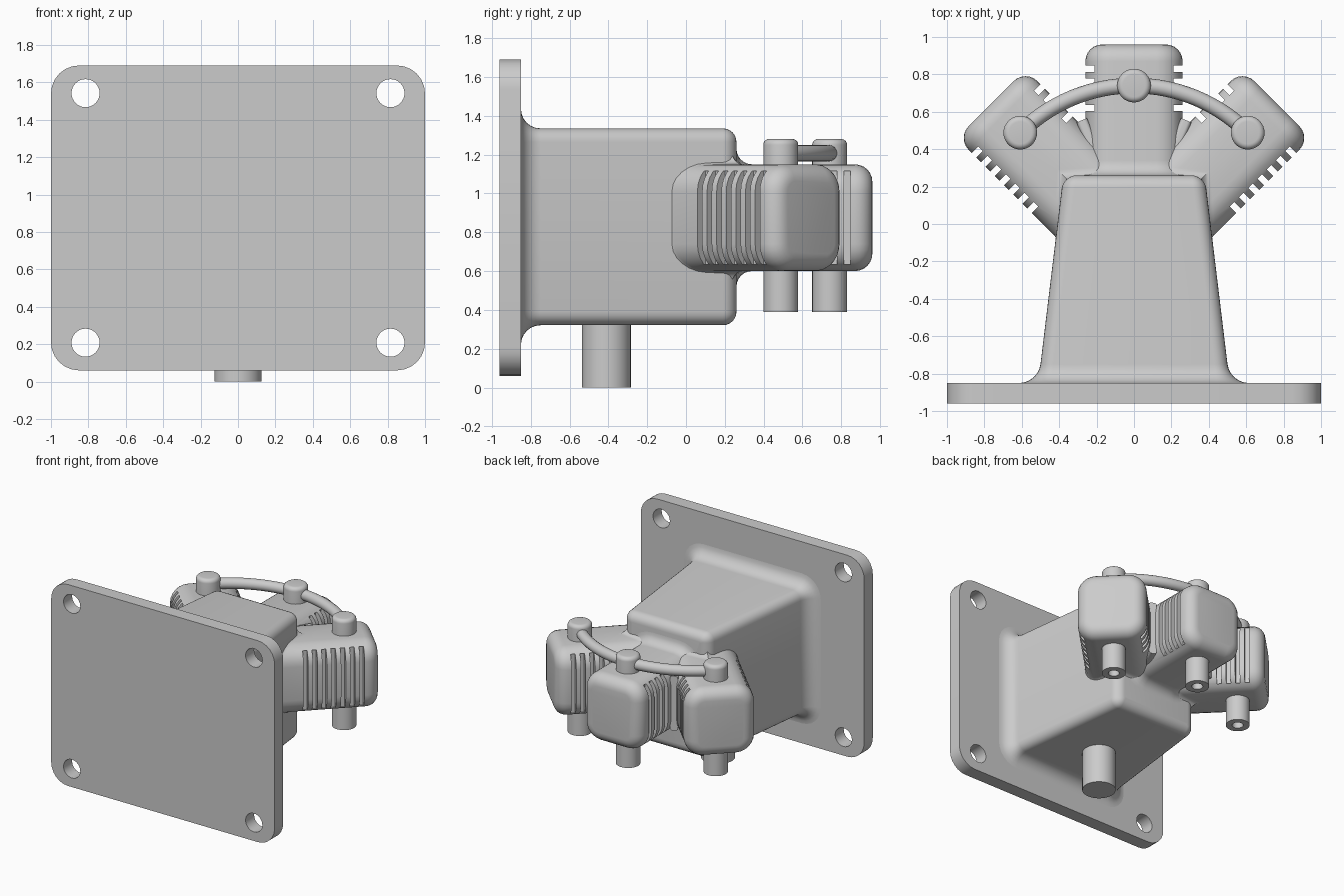
import bpy, bmesh
from math import sin, cos, pi, radians
from mathutils import Matrix, Vector

cube = bpy.data.objects.get("Cube")
if cube:
    bpy.data.objects.remove(cube, do_unlink=True)

metal = bpy.data.materials.new("cast grey metal")
metal.use_nodes = True
GREY = (0.6, 0.6, 0.6, 1)
metal.diffuse_color = GREY
metal.node_tree.nodes["Principled BSDF"].inputs["Base Color"].default_value = GREY

PIVOT = Vector((0, -0.12, 0.875))   # where the three cylinder axes meet
STEPS = 6


def finish(name, bm):
    """Turn a bmesh into a named object with the shared material."""
    bmesh.ops.remove_doubles(bm, verts=bm.verts, dist=0.0005)
    bmesh.ops.recalc_face_normals(bm, faces=bm.faces)
    mesh = bpy.data.meshes.new(name)
    bm.to_mesh(mesh)
    bm.free()
    mesh.materials.append(metal)
    ob = bpy.data.objects.new(name, mesh)
    bpy.context.collection.objects.link(ob)
    return ob


def skin(bm, rings):
    """Bridge successive rings of points and cap both ends."""
    rings = [[bm.verts.new(p) for p in ring] for ring in rings]
    n = len(rings[0])
    for a, b in zip(rings, rings[1:]):
        for i in range(n):
            j = (i + 1) % n
            bm.faces.new((a[i], a[j], b[j], b[i]))
    bm.faces.new(rings[0])
    bm.faces.new(rings[-1])


def rounded_ring(dist, hw, hh, r, wedge=0):
    """Rounded rectangle across the y axis; wedge sweeps its sides back."""
    r = max(r, 0.01)
    pts = []
    for q, (sx, sz) in enumerate([(1, 1), (-1, 1), (-1, -1), (1, -1)]):
        for k in range(STEPS + 1):
            a = (q + k / STEPS) * pi / 2
            pts.append((sx * (hw - r) + r * cos(a), sz * (hh - r) + r * sin(a)))
        if q % 2 == 0:
            pts.append((0, sz * hh))
    return [(x, dist - wedge * abs(x), z) for x, z in pts]


def loft(name, sections, matrix):
    bm = bmesh.new()
    skin(bm, [rounded_ring(*s) for s in sections])
    bm.transform(matrix)
    return finish(name, bm)


def quarter():
    return [k / STEPS * pi / 2 for k in range(STEPS + 1)]


def turned(name, profile, x, y, seg=32):
    """Lathe a list of (radius, height) points about a vertical axis."""
    bm = bmesh.new()
    rings = [[(x + max(r, 0.001) * cos(2 * pi * i / seg),
               y + max(r, 0.001) * sin(2 * pi * i / seg), z)
              for i in range(seg)] for r, z in profile]
    skin(bm, rings)
    return finish(name, bm)


def cut(ob, cutter_bm):
    """Subtract a bmesh from an object."""
    cutter = finish("cutter", cutter_bm)
    cutter.hide_render = True
    mod = ob.modifiers.new("cut", 'BOOLEAN')
    mod.operation, mod.solver, mod.object = 'DIFFERENCE', 'EXACT', cutter
    bpy.context.view_layer.objects.active = ob
    bpy.ops.object.modifier_apply(modifier=mod.name)
    bpy.data.objects.remove(cutter, do_unlink=True)


parts = []

# Mounting plate with four bolt holes
plate = loft("mounting_plate", [(-0.96, 1, 0.815, 0.15), (-0.85, 1, 0.815, 0.15)],
             Matrix.Translation((0, 0, 0.875)))
holes = bmesh.new()
for x in (-0.815, 0.815):
    for z in (-0.667, 0.667):
        bmesh.ops.create_cone(
            holes, cap_ends=True, segments=32, radius1=0.075, radius2=0.075, depth=0.4,
            matrix=Matrix.Translation((x, -0.9, 0.875 + z)) @ Matrix.Rotation(pi / 2, 4, 'X'))
cut(plate, holes)
parts.append(plate)


# Tapered housing: flared foot, straight taper, rounded back
def housing_width(y):
    return 0.5 - 0.121 * (y + 0.75)


FOOT, END = 0.1, 0.07
sections = [(-0.88, 0.6, 0.607, 0.17)]
for t in quarter():
    y, g = -0.85 + FOOT * (1 - cos(t)), FOOT * (1 - sin(t))
    sections.append((y, housing_width(y) + g, 0.507 + g, 0.07 + g))
for t in quarter():
    y, g = 0.26 - END + END * sin(t), END * (1 - cos(t))
    sections.append((y, housing_width(y) - g, 0.507 - g, 0.07 - g))
parts.append(loft("housing", sections, Matrix.Translation((0, 0, 0.828))))

# Round stub under the housing
parts.append(turned("bottom_stub", [(0, 0), (0.126, 0), (0.126, 0.4), (0, 0.4)], 0, -0.41))


# Finned cylinders fanned about the pivot
HW, HH, CORNER, TIP, LENGTH = 0.26, 0.275, 0.14, 0.09, 1.08


def finned_cylinder(name, angle, root, wedge, fin_counts):
    place = Matrix.Translation(PIVOT) @ Matrix.Rotation(-angle, 4, 'Z')
    flare = 0.08
    secs = [(root - 0.12, HW + flare, HH + flare, CORNER + flare, wedge)]
    for t in quarter():
        g = flare * (1 - sin(t))
        secs.append((root + flare * (1 - cos(t)), HW + g, HH + g, CORNER + g, wedge))
    for t in quarter():
        g = TIP * (1 - cos(t))
        secs.append((LENGTH - TIP + TIP * sin(t), HW - g, HH - g, CORNER - g))
    ob = loft(name, secs, place)
    slots = bmesh.new()
    for side, count in zip((-1, 1), fin_counts):
        for k in range(count):
            m = Matrix.Translation((side * 0.3, 0.95 - 0.07 * k, 0))
            m = m @ Matrix.Diagonal((0.2, 0.034, 0.48, 1))
            bmesh.ops.create_cube(slots, size=1, matrix=place @ m)
    cut(ob, slots)
    return ob


parts.append(finned_cylinder("middle_cylinder", 0, 0.38, 0, (4, 4)))
parts.append(finned_cylinder("left_cylinder", pi / 4, 0.5, 0.9, (4, 7)))
parts.append(finned_cylinder("right_cylinder", -pi / 4, 0.5, 0.9, (7, 4)))

# Small webs filling the crotch between neighbouring cylinders
for side, name in ((1, "left_web"), (-1, "right_web")):
    place = Matrix.Translation(PIVOT) @ Matrix.Rotation(-side * pi / 8, 4, 'Z')
    parts.append(loft(name, [(0.5, 0.03, 0.24, 0.02), (0.73, 0.03, 0.22, 0.02)], place))

# Rounded caps above and hollow ports below each cylinder
REACH = 0.86
for angle, side in ((0, "middle"), (pi / 4, "left"), (-pi / 4, "right")):
    x, y = REACH * sin(angle), PIVOT.y + REACH * cos(angle)
    cap = [(0, 1.1), (0.09, 1.1)]
    cap += [(0.06 + 0.03 * cos(t), 1.25 + 0.03 * sin(t)) for t in quarter()] + [(0, 1.28)]
    parts.append(turned(side + "_cap", cap, x, y))
    port = [(0, 0.5), (0.042, 0.5), (0.042, 0.39), (0.09, 0.39), (0.09, 0.7), (0, 0.7)]
    parts.append(turned(side + "_port", port, x, y))

# Curved pipe linking the caps
bm = bmesh.new()
rings = []
for i in range(33):
    a = radians(-45 + 90 * i / 32)
    ring = []
    for k in range(16):
        b = 2 * pi * k / 16
        r = REACH + 0.042 * cos(b)
        ring.append((r * sin(a), PIVOT.y + r * cos(a), 1.207 + 0.042 * sin(b)))
    rings.append(ring)
skin(bm, rings)
parts.append(finish("link_pipe", bm))

# Smooth shading with crisp edges
bpy.ops.object.select_all(action='DESELECT')
for ob in parts:
    ob.select_set(True)
bpy.context.view_layer.objects.active = parts[0]
bpy.ops.object.shade_smooth_by_angle(angle=radians(32))
